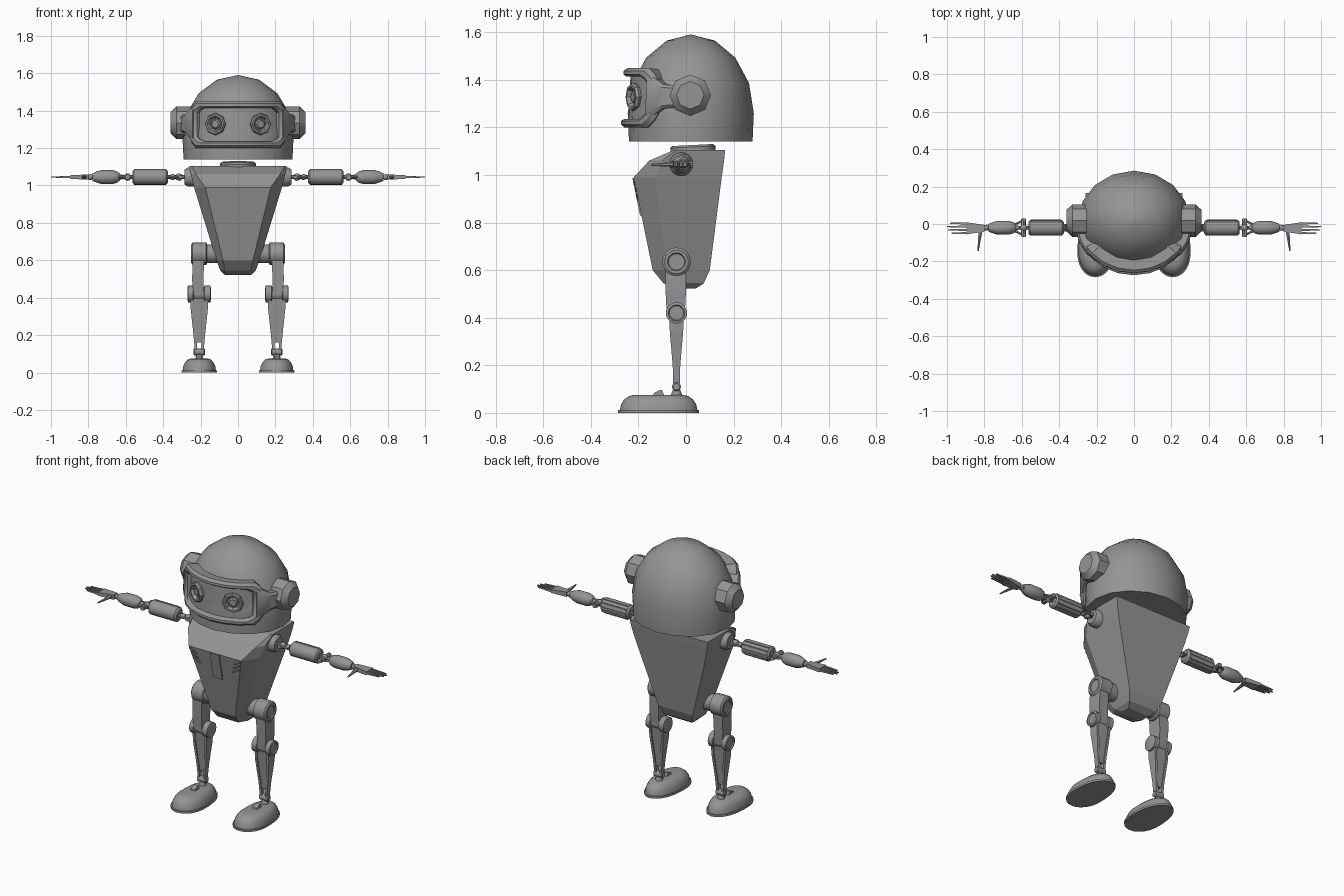
import bpy, bmesh
from math import sin, cos, pi, radians, sqrt
from mathutils import Vector

cube = bpy.data.objects.get("Cube")
if cube:
    bpy.data.objects.remove(cube, do_unlink=True)

grey = bpy.data.materials.new("plain grey")
grey.use_nodes = True
GREY = (0.3, 0.3, 0.3, 1)
grey.diffuse_color = GREY
grey.node_tree.nodes["Principled BSDF"].inputs["Base Color"].default_value = GREY


def loft(name, rings, closed=False, smooth=True):
    """Skin a list of equal point loops; cap the ends unless the loft closes on itself."""
    bm = bmesh.new()
    loops = [[bm.verts.new(p) for p in ring] for ring in rings]
    n = len(rings[0])
    pairs = list(zip(loops, loops[1:])) + ([(loops[-1], loops[0])] if closed else [])
    for a, b in pairs:
        for i in range(n):
            j = (i + 1) % n
            bm.faces.new((a[i], a[j], b[j], b[i]))
    if not closed:
        bm.faces.new(loops[0])
        bm.faces.new(loops[-1])
    bmesh.ops.recalc_face_normals(bm, faces=bm.faces)
    mesh = bpy.data.meshes.new(name)
    bm.to_mesh(mesh)
    bm.free()
    mesh.materials.append(grey)
    obj = bpy.data.objects.new(name, mesh)
    bpy.context.collection.objects.link(obj)
    if smooth:
        bpy.ops.object.select_all(action='DESELECT')
        obj.select_set(True)
        bpy.context.view_layer.objects.active = obj
        bpy.ops.object.shade_smooth_by_angle(angle=radians(35))
    return obj


def tube(name, origin, direction, profile, n=16):
    """Turned part: profile of (distance along direction, radius)."""
    d = Vector(direction).normalized()
    u = Vector((0, 0, 1)) if abs(d.z) < 0.9 else Vector((0, 1, 0))
    v = d.cross(u).normalized()
    u = v.cross(d)
    o = Vector(origin)
    loft(name, [[o + d * t + (u * cos(2 * pi * i / n) + v * sin(2 * pi * i / n)) * r
                 for i in range(n)] for t, r in profile])


def ball(name, center, r, n=12):
    tube(name, center, (1, 0, 0), [(-r * cos(a * pi / 8), max(r * sin(a * pi / 8), r * .05))
                                   for a in range(9)], n)


def rect(x, y, z, hx, hy):
    return [(x - hx, y - hy, z), (x + hx, y - hy, z), (x + hx, y + hy, z), (x - hx, y + hy, z)]


def bar(name, x0, x1, y, z, a, b):
    """Bar along x; a and b are the half sizes (y, z) at its two ends."""
    loft(name, [[(x, y - h, z - k), (x, y + h, z - k), (x, y + h, z + k), (x, y - h, z + k)]
                for x, (h, k) in ((x0, a), (x1, b))], smooth=False)


# Head: faceted dome with a straight skirt
def head_ring(z, k):
    return [(.297 * k * sin(i * pi / 8), .02 - .265 * k * cos(i * pi / 8), z) for i in range(16)]


loft("head_dome", [head_ring(1.14, .98)] +
     [head_ring(1.26 + .33 * sin(a), max(cos(a), .01)) for a in [i * pi / 8 for i in range(5)]])


# Visor: curved frame with an opening, wrapped round the front of the head
def wrap(angle, z, depth=0):
    a = radians(angle)
    return ((.312 - depth) * sin(a), .02 - (.288 - depth - .05 * (z - 1.325)) * cos(a), z)


def outline(half_angle, half_height, end, depth):
    cols = [-1, -.93, -.82, -.55, -.28, 0, .28, .55, .82, .93, 1]
    def h(u):
        return half_height * (1 - (1 - end) * max(0, (abs(u) - .82) / .18) ** 1.5)
    top = [wrap(u * half_angle, 1.325 + h(u), depth) for u in cols]
    low = [wrap(u * half_angle, 1.325 - h(u), depth) for u in reversed(cols)]
    return top + low


loft("visor_frame", [outline(60, .115, .55, .1), outline(60, .125, .55, .015),
                     outline(56, .112, .6, 0), outline(50, .098, .7, 0),
                     outline(47, .09, .72, .012), outline(47, .09, .72, .1)], closed=True)

# Panel behind the opening
cols = [-50 + 10 * i for i in range(11)]
loft("visor_panel", [[wrap(a, z, d) for z, d in ((1.23, .03), (1.42, .03), (1.42, .09), (1.23, .09))]
                     for a in cols])

for s, side in ((1, "left"), (-1, "right")):
    # Eyes: raised ring, sunken lens
    a = radians(24) * s
    tube(side + "_eye", (.285 * sin(a), .02 - .252 * cos(a), 1.328), (sin(a), -cos(a), 0),
         [(-.02, .05), (.012, .06), (.024, .054), (.024, .044), (.006, .034), (.006, .028), (.016, .02)], 8)
    # Strap from visor to ear, then ear cap
    strap = []
    for ang, hh in ((50, .09), (58, .075), (66, .05), (78, .047), (90, .05)):
        strap.append([wrap(s * ang, 1.33 + k * hh, d) for k, d in
                      ((-1, .06), (-1, .005), (-.75, -.006), (.75, -.006), (1, .005), (1, .06))])
    loft(side + "_strap", strap)
    tube(side + "_ear", (0, .018, 1.335), (s, 0, 0), [(.24, .087), (.33, .087), (.36, .058)], 8)


# Torso: tapered shell with chamfered front corners
def torso_ring(z, w, wf, front, mid, back):
    return [(-w, back, z), (-w, mid, z), (-wf, front, z), (wf, front, z), (w, mid, z), (w, back, z)]


loft("torso", [torso_ring(.522, .07, .055, -.03, -.01, .04),
               torso_ring(.545, .095, .07, -.095, -.05, .075),
               torso_ring(.60, .115, .08, -.14, -.08, .1),
               torso_ring(.99, .235, .175, -.22, -.13, .15),
               torso_ring(1.06, .252, .225, -.155, -.1, .16),
               torso_ring(1.105, .26, .25, -.05, -.04, .165)], smooth=False)
tube("neck", (0, .03, 1.09), (0, -.05, 1), [(0, .095), (.028, .095), (.036, .085)], 20)


# Chest plate and vents lie on the sloping front face
def chest_plate(name, corners, out=.006):
    loft(name, [[(x, -.22 + (.99 - z) * .205 - d, z) for x, z in corners] for d in (-.01, out)], smooth=False)


chest_plate("chest_plate", [(-.03, .83), (.03, .83), (.03, .988), (-.03, .988)])
for s, side in ((1, "left"), (-1, "right")):
    for i in range(3):
        x, z = .15 - .008 * i, .965 - .027 * i
        chest_plate(f"{side}_vent_{i + 1}", [(s * (x - .025), z - .014), (s * (x + .02), z + .01),
                                             (s * (x + .02), z + .019), (s * (x - .025), z - .005)])

# Arms, held straight out
AY, AZ = -.02, 1.045
for s, side in ((1, "left"), (-1, "right")):
    def turned(part, profile, n=16, y=AY):
        tube(f"{side}_{part}", (0, y, AZ), (s, 0, 0), profile, n)

    turned("shoulder_socket", [(.22, .05), (.27, .05), (.285, .04), (.285, .02)])
    turned("arm_core", [(.28, .01), (.82, .01)], 8)
    for x, r in ((.315, .02), (.35, .016), (.59, .02), (.625, .014), (.79, .016)):
        ball(f"{side}_arm_joint_{int(x * 1000)}", (s * x, AY, AZ), r)
    turned("upper_arm", [(.375, .03), (.385, .042), (.555, .042), (.563, .032)])
    for i in range(5):
        a = radians(20 + 35 * i)
        bar(f"{side}_arm_rib_{i + 1}", s * .39, s * .55, AY + .041 * sin(a), AZ + .041 * cos(a),
            (.004, .004), (.004, .004))
    # Shoulder and elbow forks
    for x0, x1, spread in ((.29, .375, .02), (.575, .64, .042)):
        for k in (-1, 1):
            loft(f"{side}_fork_{int(x0 * 1000)}_{'front' if k < 0 else 'back'}",
                 [rect(s * x, AY + k * y, z, .011, .007) for z in (AZ - .009, AZ + .009)
                  for x, y in (((x0 + .015), spread),)], smooth=False)
            tube(f"{side}_link_{int(x0 * 1000)}_{'front' if k < 0 else 'back'}",
                 (s * (x0 + .01), AY + k * spread, AZ), (s * (x1 - x0), -k * (spread - .012), 0),
                 [(0, .007), (x1 - x0, .007)], 6)
    tube(side + "_elbow_pin", (s * .592, AY, AZ), (0, 1, 0), [(-.048, .014), (.048, .014)], 10)
    turned("forearm", [(.632, .018), (.645, .03), (.67, .037), (.73, .037), (.76, .028), (.778, .02)])
    # Hand: flat palm, four fingers and a thumb
    bar(side + "_palm", s * .80, s * .895, AY - .003, AZ, (.018, .014), (.032, .01))
    for i, tip in enumerate((.975, .995, 1.0, .985)):
        y = AY - .029 + .0175 * i
        bar(f"{side}_finger_{i + 1}", s * .89, s * tip, y, AZ, (.006, .006), (.003, .003))
    tube(side + "_thumb", (s * .82, AY - .01, AZ), (s * .12, -1, -.02), [(0, .013), (.06, .008), (.115, .004)], 6)

# Legs
LX, LY = .207, -.04
for s, side in ((1, "left"), (-1, "right")):
    def pin(part, z, profile, n=20):
        tube(f"{side}_{part}", (0, LY, z), (s, 0, 0), profile, n)

    pin("hip", .635, [(.09, .05), (.165, .05), (.17, .06), (.242, .06), (.25, .05), (.25, .038), (.244, .034)])
    loft(side + "_thigh", [rect(s * x, LY - .003, z, h, d) for z, x, h, d in
                           ((.64, .207, .03, .044), (.57, .213, .031, .044),
                            (.49, .215, .03, .042), (.42, .21, .027, .038))])
    pin("knee", .42, [(.145, .032), (.148, .045), (.18, .045), (.183, .036), (.236, .036),
                      (.24, .045), (.267, .045), (.27, .034), (.264, .03)])
    # Shin: front-to-back plate between two converging rails
    loft(side + "_shin_plate", [rect(s * LX, LY, z, h, d) for z, h, d in
                                ((.40, .036, .026), (.33, .033, .02), (.16, .014, .008))])
    for k in (-1, 1):
        loft(f"{side}_shin_rail_{'inner' if k < 0 else 'outer'}",
             [rect(s * (LX + k * x), LY, z, .007, d) for z, x, d in
              ((.42, .04, .032), (.34, .039, .028), (.20, .024, .016), (.10, .015, .013))], smooth=False)
    pin("ankle", .11, [(.177, .014), (.181, .019), (.233, .019), (.237, .014)], 12)
    tube(side + "_ankle_post", (s * LX, LY, .06), (0, 0, 1), [(0, .024), (.02, .022), (.05, .01)], 10)

    # Foot: domed shell, rounder and wider at the toe, on a thin sole
    def foot_ring(z, k, wide):
        pts = []
        for i in range(24):
            a = 2 * pi * i / 24
            c, q = cos(a), sin(a)
            y = (1 if c > 0 else -1) * abs(c) ** .8
            pts.append((s * LX + wide * q * (1 - .1 * y), -.115 + k * y, z))
        return pts

    loft(side + "_sole", [foot_ring(0, .17, .095), foot_ring(.012, .17, .095)])
    loft(side + "_foot", [foot_ring(.01, .163, .089)] +
         [foot_ring(.01 + .066 * sin(t), .1 + .063 * cos(t), .04 + .049 * cos(t))
          for t in [radians(22.5 * i) for i in range(1, 5)]])
    loft(side + "_foot_latch", [rect(s * LX, y, z, .014, d) for y, z, d in
                                ((-.115, .07, .025), (-.115, .083, .02), (-.105, .096, .004))], smooth=False)
